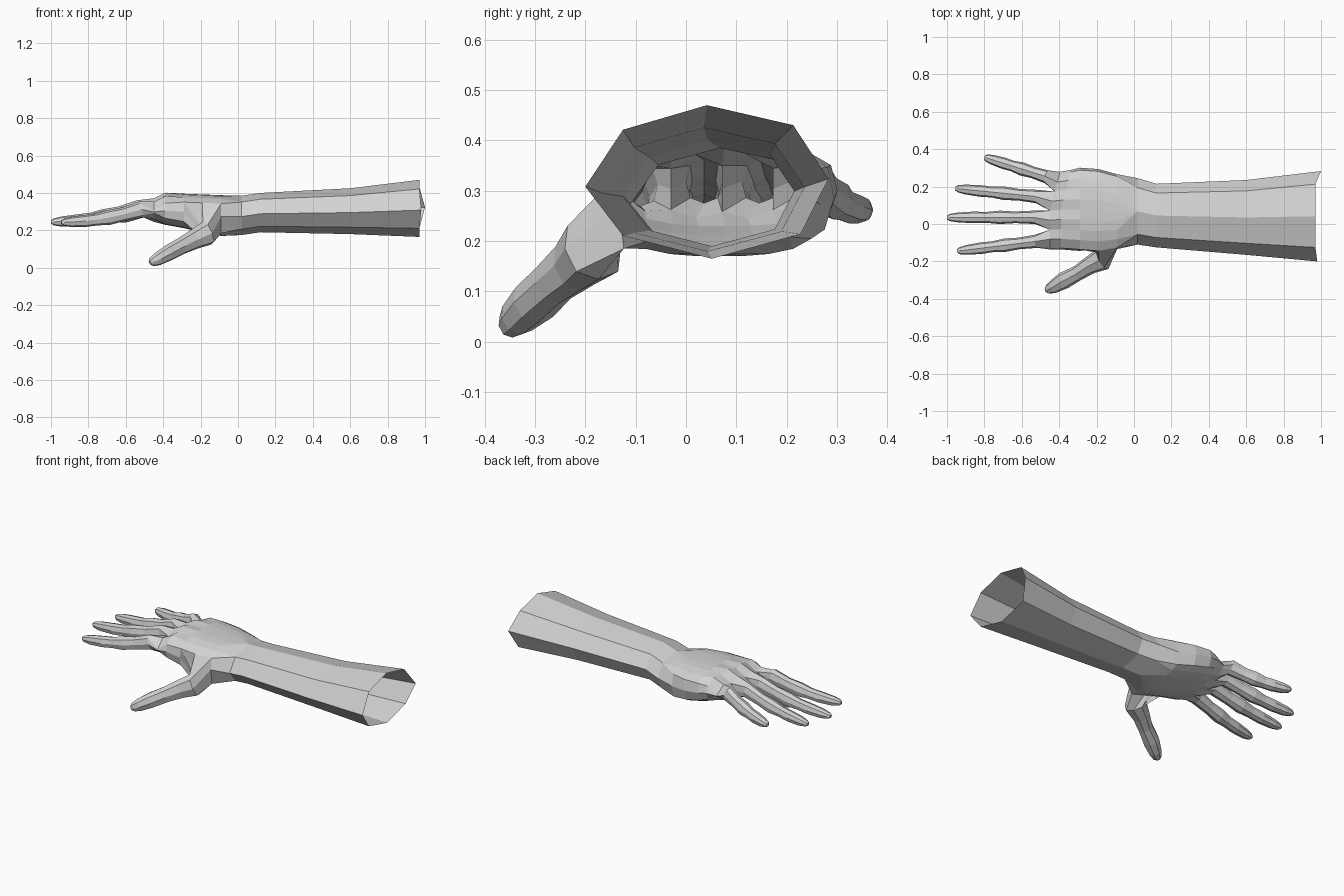
import bpy, bmesh
from mathutils import Vector

if "Cube" in bpy.data.objects:
    bpy.data.objects.remove(bpy.data.objects["Cube"])

bm = bmesh.new()

# Unit outlines: forearm octagon (y, z) and eight-sided digit section (side, up)
ARM = [(0, .47), (.155, .84), (.5, 1), (.855, .87), (1, .52), (.885, .16), (.52, 0), (.155, .15)]
DIGIT = [(-.75, .75), (0, 1), (.75, .75), (1, 0), (.75, -.75), (0, -1), (-.75, -.75), (-1, 0)]


def skin(a, b):
    """Join two rings with the same number of points."""
    n = len(a)
    for i in range(n):
        j = (i + 1) % n
        bm.faces.new((a[i], a[j], b[j], b[i]))


def digit(root, rings):
    """Loft a finger from a root loop; each ring is (centre, half width, half height)."""
    last = root
    pts = [Vector(r[0]) for r in rings]
    for i, (c, w, h) in enumerate(rings):
        d = (pts[min(i + 1, len(pts) - 1)] - pts[max(i - 1, 0)]).normalized()
        side = Vector((d.y, -d.x, 0)).normalized()
        up = side.cross(d)
        ring = [bm.verts.new(pts[i] + side * (w * s) + up * (h * u)) for s, u in DIGIT]
        skin(last, ring)
        last = ring
    bm.faces.new(last)


# Forearm, open at the elbow end: x, y range, z range
arm = []
for x, y0, y1, z0, z1 in [(.97, -.2, .283, .165, .47), (.6, -.165, .235, .18, .425),
                          (.12, -.125, .215, .19, .40), (.02, -.11, .245, .175, .385)]:
    ring = [bm.verts.new((x, y0 + a * (y1 - y0), z0 + b * (z1 - z0))) for a, b in ARM]
    if arm:
        skin(arm[-1], ring)
    arm.append(ring)
arm[0][4].co.x = 1.0
arm[0][0].co.x = .98

# Palm: each station has nine top points, nine bottom points and two side points
palm = []
for k, (x, y0, y1, z0, z1) in enumerate([(-.09, -.13, .262, .170, .388), (-.19, -.148, .29, .188, .392),
                                         (-.29, -.14, .297, .212, .396), (-.39, -.132, .285, .23, .402),
                                         (-.45, -.132, .275, .245, .372)]):
    top, bot = [], []
    for t in range(9):
        e = abs(t - 4) / 4
        y = y0 + (y1 - y0) * t / 8
        px = x + (max(0, t - 4) * .013 if k > 2 else 0)
        web = .022 if k == 4 and t % 2 == 0 else 0
        zt = z1 - .045 * e ** 3 - web - (.012 if k == 3 and t % 2 == 0 else 0)
        zb = z0 + .035 * e ** 3 + web * .6
        top.append(bm.verts.new((px, y * (.97 if t in (0, 8) else 1), zt)))
        bot.append(bm.verts.new((px, y * (.95 if t in (0, 8) else 1), zb)))
    mid = [bm.verts.new(((top[i].co.x), y + (.004 if i else -.004), (top[i].co.z + bot[i].co.z) / 2))
           for i, y in ((0, y0), (8, y1))]
    palm.append((top, bot, mid))


def loop(p):
    top, bot, mid = p
    return [mid[0]] + top + [mid[1]] + bot[::-1]


# The side between the first three stations stays open for the thumb
for k in range(4):
    a, b = loop(palm[k]), loop(palm[k + 1])
    for i in range(20):
        if k < 2 and i in (0, 19):
            continue
        j = (i + 1) % 20
        bm.faces.new((a[i], a[j], b[j], b[i]))

# Wrist: fan the eight forearm edges out to the twenty palm points
wrist, first = arm[-1], loop(palm[0])
stops = [0, 1, 5, 9, 10, 11, 15, 19, 20]
for i in range(8):
    a, b = wrist[i], wrist[(i + 1) % 8]
    span = [first[j % 20] for j in range(stops[i], stops[i + 1] + 1)]
    if len(span) == 2:
        bm.faces.new((a, b, span[1], span[0]))
        continue
    m = len(span) // 2
    for j in range(len(span) - 1):
        bm.faces.new((a if j < m else b, span[j + 1], span[j]))
    bm.faces.new((a, b, span[m]))

# Fingers: start, tip, and shared swelling at the joints
SHAPE = [(0, .036, .044), (.22, .031, .037), (.40, .036, .040), (.55, .029, .032),
         (.70, .031, .032), (.88, .026, .027), (.97, .019, .018), (1, .010, .009)]
top, bot, mid = palm[4]
# Vertical midpoints where neighbouring fingers meet
sides = [mid[0]] + [bm.verts.new((top[t].co + bot[t].co) / 2) for t in (2, 4, 6)] + [mid[1]]
for f, (s, e) in enumerate([((-.52, -.092, .312), (-.945, -.145, .243)),
                            ((-.53, .036, .318), (-1.0, .035, .245)),
                            ((-.52, .147, .318), (-.955, .19, .245)),
                            ((-.465, .252, .322), (-.80, .357, .262))]):
    t = 2 * f
    root = [top[t], top[t + 1], top[t + 2], sides[f + 1], bot[t + 2], bot[t + 1], bot[t], sides[f]]
    s, e = Vector(s), Vector(e)
    rings = []
    for q, w, h in SHAPE:
        c = s.lerp(e, q)
        c.z -= .016 * q * (1 - q) * 4 * (q > .1)
        rings.append((c, w, h))
    digit(root, rings)

# Thumb grows from the opening in the side of the palm
p0, p1, p2 = palm[:3]
p0[1][0].co.z -= .02
hole = [p0[0][0], p1[0][0], p2[0][0], p2[2][0], p2[1][0], p1[1][0], p0[1][0], p0[2][0]]
digit(hole, [((-.165, -.185, .185), .062, .066), ((-.235, -.22, .152), .048, .054),
             ((-.30, -.262, .118), .041, .046), ((-.375, -.302, .078), .046, .043),
             ((-.43, -.335, .047), .036, .036), ((-.458, -.35, .032), .025, .026),
             ((-.470, -.356, .026), .012, .013)])

bmesh.ops.recalc_face_normals(bm, faces=bm.faces[:])
mesh = bpy.data.meshes.new("hand_and_forearm")
bm.to_mesh(mesh)
bm.free()
mat = bpy.data.materials.new("light_grey")
mat.diffuse_color = (.65, .65, .65, 1)
mat.use_nodes = True
mat.node_tree.nodes["Principled BSDF"].inputs["Base Color"].default_value = mat.diffuse_color
mesh.materials.append(mat)
bpy.context.collection.objects.link(bpy.data.objects.new("hand_and_forearm", mesh))
